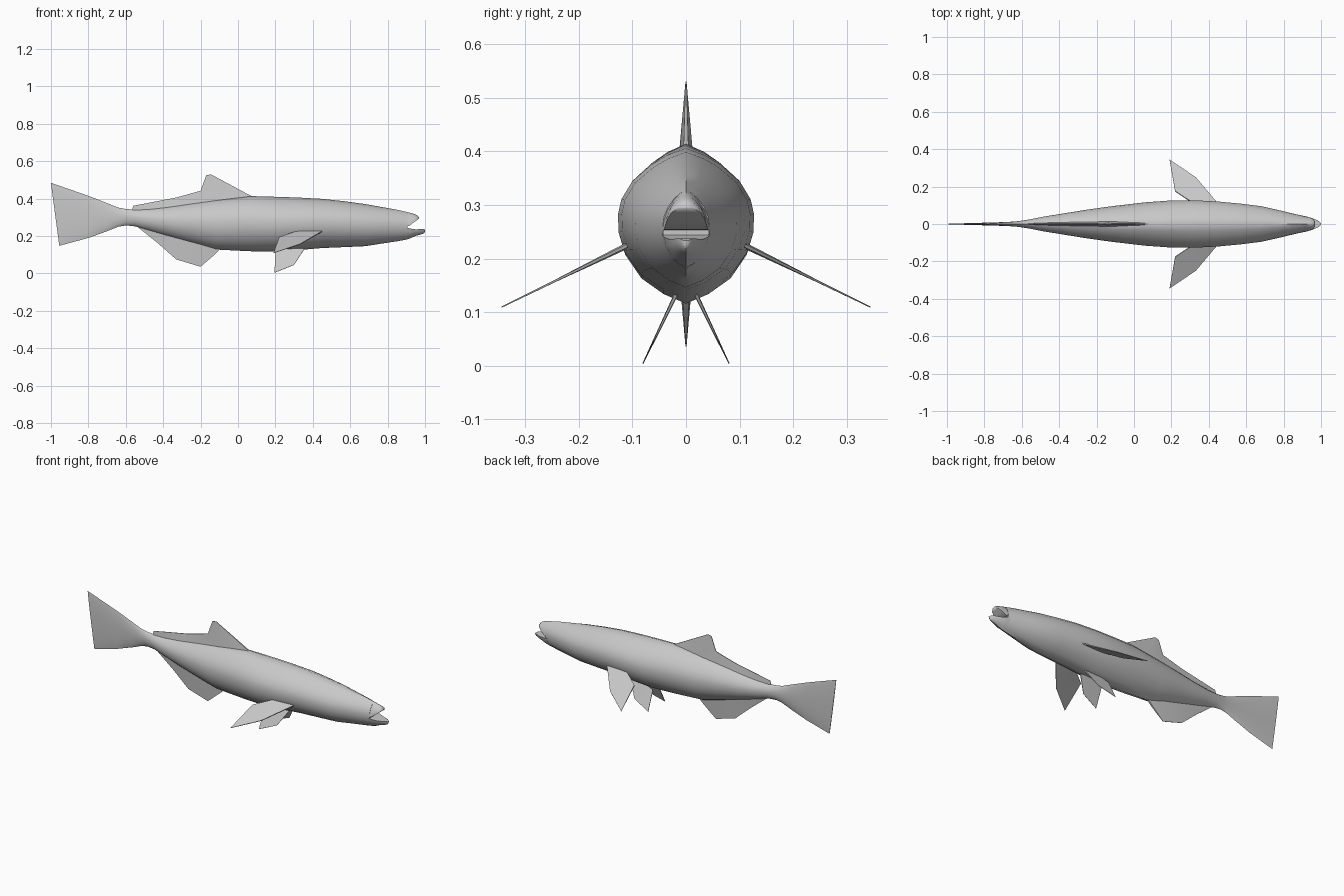
import bpy, bmesh, math
from mathutils import Vector

grey = bpy.data.materials.new("plain grey")
grey.diffuse_color = (0.58, 0.58, 0.58, 1)

# half cross-section: (height fraction, width fraction), belly to back
HALF = [(0, 0), (.06, .33), (.16, .66), (.31, .9), (.44, .99), (.56, 1),
        (.66, .95), (.78, .79), (.89, .51), (.95, .29), (1, 0)]
UPPER = [(0, 1), (.23, .95), (.5, .79), (.75, .51), (.89, .29), (1, 0)]
LOWER = [(0, 0), (.14, .33), (.36, .66), (.7, .9), (1, 1)]


def finish(name, bm, angle):
    bmesh.ops.recalc_face_normals(bm, faces=bm.faces)
    mesh = bpy.data.meshes.new(name)
    bm.to_mesh(mesh)
    bm.free()
    mesh.materials.append(grey)
    obj = bpy.data.objects.new(name, mesh)
    bpy.context.collection.objects.link(obj)
    bpy.ops.object.select_all(action='DESELECT')
    obj.select_set(True)
    bpy.context.view_layer.objects.active = obj
    bpy.ops.object.shade_smooth_by_angle(angle=math.radians(angle))
    return obj


def loft(name, half, sections, angle):
    """Sections are (x, z bottom, z top, half width, slant)."""
    ring = half + [(t, -w) for t, w in reversed(half) if w > 0]
    bm = bmesh.new()
    rows = [[bm.verts.new((x + s * (t - .5), w * hw, zb + t * (zt - zb)))
             for t, w in ring] for x, zb, zt, hw, s in sections]
    n = len(ring)
    for a, b in zip(rows, rows[1:]):
        for i in range(n):
            j = (i + 1) % n
            bm.faces.new((a[i], a[j], b[j], b[i]))
    bm.faces.new(rows[0])
    bm.faces.new(rows[-1])
    return finish(name, bm, angle)


def fin(name, outline, normal):
    """Outline is (x, y, z, half thickness); thick root, thin edge."""
    nrm = Vector(normal).normalized()
    bm = bmesh.new()
    sides = [[bm.verts.new(Vector(p[:3]) + nrm * p[3] * k) for p in outline]
             for k in (1, -1)]
    a, b = sides
    n = len(outline)
    caps = [bm.faces.new(a), bm.faces.new(b[::-1])]
    for i in range(n):
        j = (i + 1) % n
        bm.faces.new((a[i], b[i], b[j], a[j]))
    bmesh.ops.triangulate(bm, faces=caps)
    return finish(name, bm, 25)


# body running into the tail fan
loft("body_and_tail", HALF, [
    (-.978, .148, .485, .002, -.045), (-.80, .19, .415, .007, 0),
    (-.70, .226, .376, .010, 0), (-.64, .25, .352, .013, 0),
    (-.60, .257, .345, .018, 0), (-.55, .252, .341, .026, 0),
    (-.48, .23, .345, .040, 0), (-.38, .199, .357, .056, 0),
    (-.25, .163, .377, .077, 0), (-.12, .128, .396, .095, 0),
    (.06, .119, .414, .116, 0), (.20, .116, .410, .126, 0),
    (.32, .125, .406, .127, 0), (.45, .136, .399, .120, 0),
    (.57, .141, .386, .109, 0), (.68, .146, .371, .095, 0),
    (.77, .160, .355, .075, 0), (.85, .172, .341, .056, 0),
    (.905, .182, .328, .043, 0)], 50)

# jaws around the open mouth
loft("upper_jaw", UPPER, [
    (.895, .253, .331, .0455, 0), (.915, .254, .326, .041, 0),
    (.94, .273, .319, .035, 0), (.958, .286, .311, .027, 0),
    (.967, .294, .302, .014, 0)], 50)
loft("lower_jaw", LOWER, [
    (.895, .180, .247, .0455, 0), (.92, .187, .240, .041, 0),
    (.95, .201, .236, .032, 0), (.98, .209, .237, .020, 0),
    (.994, .215, .237, .011, 0), (1.0, .223, .234, .005, 0)], 50)

# back fin and belly fin on the centre line
fin("dorsal_fin", [
    (.09, 0, .405, .006), (.06, 0, .42, .004), (-.145, 0, .53, .001),
    (-.17, 0, .525, .001), (-.20, 0, .442, .002), (-.33, 0, .406, .002),
    (-.56, 0, .362, .001), (-.567, 0, .335, .003), (-.38, 0, .345, .010),
    (-.12, 0, .385, .014)], (0, 1, 0))
fin("anal_fin", [
    (-.09, 0, .135, .006), (-.12, 0, .105, .005), (-.20, 0, .036, .001),
    (-.33, 0, .075, .001), (-.43, 0, .163, .001), (-.545, 0, .255, .002),
    (-.38, 0, .215, .010), (-.20, 0, .16, .012)], (0, 1, 0))

# paired fins, left and right
for side, label in ((-1, "right"), (1, "left")):
    fin("pectoral_fin_" + label, [
        (x, y * side, .225 - (y - .108) * .49, t) for x, y, t in (
            (.45, .108, .003), (.33, .25, .002), (.19, .344, .001),
            (.22, .175, .003), (.30, .122, .005), (.36, .100, .006))],
        (0, .44 * side, .9))
    fin("pelvic_fin_" + label, [
        (x, (.02 + (.13 - z) * .48) * side, z, t) for x, z, t in (
            (.355, .132, .003), (.30, .046, .001), (.195, .004, .001),
            (.20, .113, .002), (.26, .136, .004))],
        (0, .9, .43 * side))
